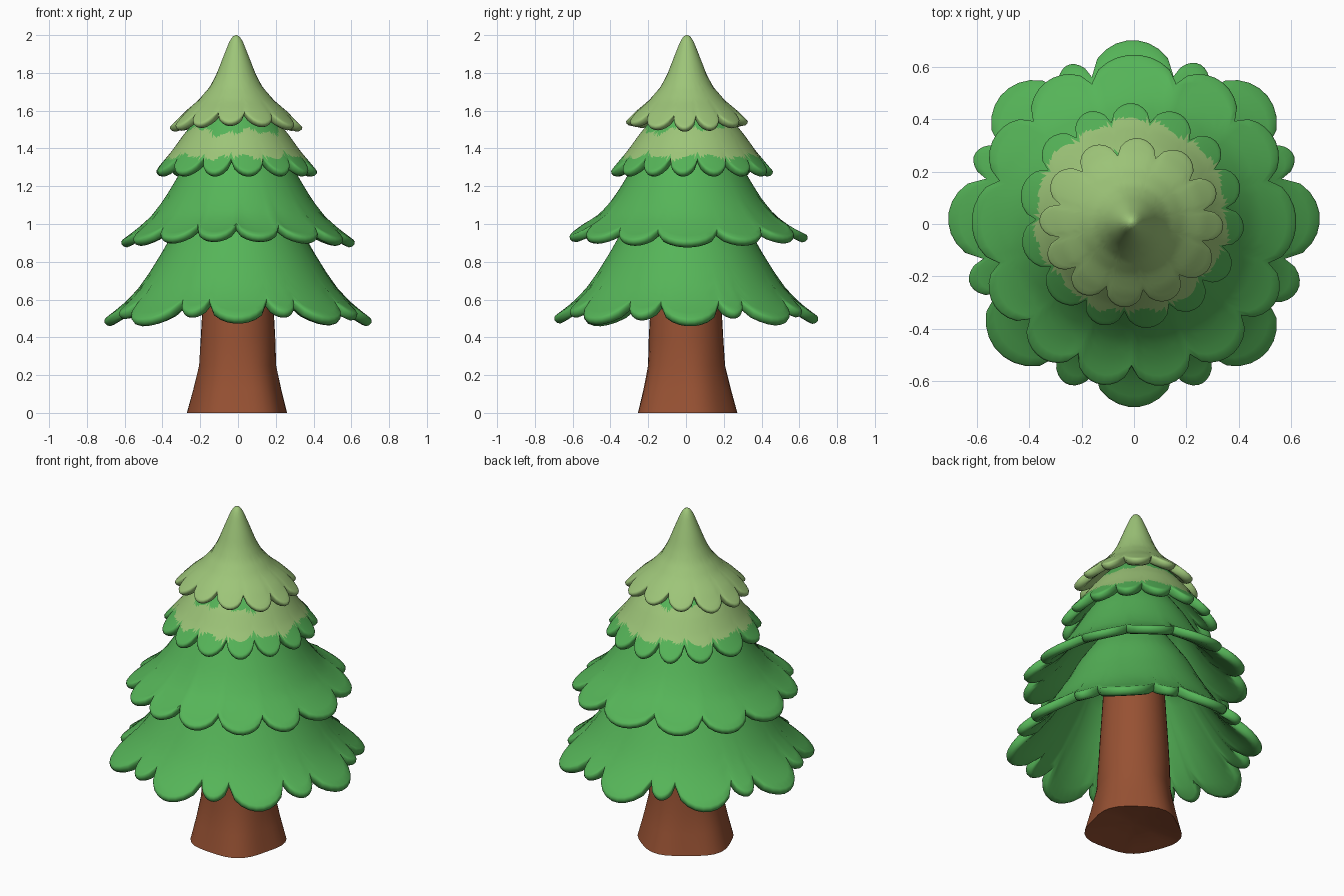
import bpy
import math
import random

random.seed(4)
if "Cube" in bpy.data.objects:
    bpy.data.objects.remove(bpy.data.objects["Cube"], do_unlink=True)


def make_material(name, rgb):
    mat = bpy.data.materials.new(name)
    mat.use_nodes = True
    mat.diffuse_color = (*rgb, 1)
    mat.node_tree.nodes["Principled BSDF"].inputs["Base Color"].default_value = (*rgb, 1)
    return mat


green = make_material("leaf green", (0.092, 0.46, 0.098))
pale = make_material("pale leaf green", (0.34, 0.56, 0.19))
brown = make_material("bark brown", (0.31, 0.083, 0.033))


def height_at(profile, r):
    """Height of a (radius, height) profile at radius r, extended past its end."""
    for (r0, z0), (r1, z1) in zip(profile, profile[1:]):
        if r <= r1:
            break
    return z0 + (z1 - z0) * (r - r0) / (r1 - r0)


def mesh_from_rings(name, rings, materials):
    """Join equal rings of points into a smooth skin, capping both ends."""
    n = len(rings[0])
    verts = [p for ring in rings for p in ring]
    faces = []
    for k in range(len(rings) - 1):
        for i in range(n):
            j = (i + 1) % n
            faces.append((k * n + i, (k + 1) * n + i, (k + 1) * n + j, k * n + j))
    last = (len(rings) - 1) * n
    faces.append(tuple(range(n)))
    faces.append(tuple(reversed(range(last, last + n))))
    mesh = bpy.data.meshes.new(name)
    mesh.from_pydata(verts, [], faces)
    for mat in materials:
        mesh.materials.append(mat)
    obj = bpy.data.objects.new(name, mesh)
    bpy.context.collection.objects.link(obj)
    bpy.ops.object.select_all(action="DESELECT")
    obj.select_set(True)
    bpy.context.view_layer.objects.active = obj
    bpy.ops.object.mode_set(mode="EDIT")
    bpy.ops.mesh.select_all(action="SELECT")
    bpy.ops.mesh.normals_make_consistent(inside=False)
    bpy.ops.object.mode_set(mode="OBJECT")
    bpy.ops.object.shade_smooth_by_angle(angle=math.radians(60))
    return obj


def scallops(widths, start, valley, tip, gain=0.0, depth=1.0, samples=9):
    """Rim as (angle, radius, bulge): one rounded lobe per width; depth scales front and back reach."""
    rim, a = [], start
    for w in widths:
        reach = tip + gain * w
        for i in range(samples):
            u = i / samples
            bump = math.sin(math.pi * u) ** 0.6
            angle = math.radians(a + w * u)
            oval = 1 + (depth - 1) * math.sin(angle) ** 2
            rim.append((angle, (valley + (reach - valley) * bump) * oval, bump))
        a += w
    return rim


def uneven(count):
    """Slightly irregular lobe widths that fill the circle."""
    raw = [random.uniform(0.82, 1.18) for _ in range(count)]
    return [360 * w / sum(raw) for w in raw]


def leaf_tier(name, profile, rim, centre, thick, materials, lift=0.0, steps=18):
    """Hollow skirt of leaves with a rolled, scalloped lip; lift raises its front and back rim."""
    cx, cy = centre
    top = profile[0][0]

    def ring(t, dr=0.0, dz=0.0):
        pts = []
        for a, reach, bump in rim:
            r = top + (reach - top) * t
            rise = 0.01 * bump * t ** 5 + lift * math.sin(a) ** 2 * t ** 3
            z = height_at(profile, r) + dz + rise
            r = max(r + dr, 0.002)
            pts.append((cx + r * math.cos(a), cy + r * math.sin(a), z))
        return pts

    rings = [ring((k / steps) ** 1.3) for k in range(steps + 1)]
    # rolled lip, then the underside
    for dr, dz in ((0.006, -0.25), (0.004, -0.6), (-0.008, -0.9), (-0.025, -1), (-0.045, -0.8)):
        rings.append(ring(1, dr, dz * thick))
    for t in (0.85, 0.7, 0.5, 0.3, 0.1):
        rings.append(ring(t, -0.03, -thick))
    return mesh_from_rings(name, rings, materials)


# Trunk with a flared, slightly rooted foot and a dished base
def trunk_ring(r, z, root):
    pts = []
    for i in range(36):
        a = math.tau * i / 36
        s = r + root * (math.cos(5 * a - 1.6) - 0.6 * math.cos(3 * a))
        pts.append((s * math.cos(a), s * math.sin(a), z))
    return pts


mesh_from_rings("trunk", [
    trunk_ring(0.02, 0.04, 0), trunk_ring(0.12, 0.03, 0.01), trunk_ring(0.22, 0.008, 0.01),
    trunk_ring(0.262, 0.0, 0.01), trunk_ring(0.232, 0.12, 0.007),
    trunk_ring(0.204, 0.25, 0.003), trunk_ring(0.197, 0.4, 0),
    trunk_ring(0.188, 0.56, 0), trunk_ring(0.17, 0.85, 0),
], [brown])

# Lowest tier: wide lobes on axes and diagonals, narrow lobes between them
low_widths = [30, 13, 31, 14, 31, 13, 31, 13, 30, 14, 33, 15, 30, 15, 30, 17]
leaf_tier("lowest_leaf_tier",
          [(0.2, 1.18), (0.31, 1.02), (0.39, 0.87), (0.47, 0.74), (0.53, 0.655), (0.6, 0.58), (0.71, 0.485)],
          scallops(low_widths, -13, 0.585, 0.625, 0.0026, 0.985), (0, 0), 0.043, [green], 0.005)

# Second tier
mid_widths = [34, 28, 28, 34, 28, 28, 34, 26, 24, 22, 24, 26, 24]
leaf_tier("middle_leaf_tier",
          [(0.18, 1.46), (0.28, 1.32), (0.34, 1.215), (0.395, 1.125), (0.46, 1.04), (0.53, 0.975), (0.62, 0.9)],
          scallops(mid_widths, -17, 0.53, 0.603, 0.0003, 1.03), (0, 0.008), 0.04, [green], 0.042)

# Third tier with a pale painted band that starts lower at the front
upper = leaf_tier("upper_leaf_tier",
                  [(0.12, 1.65), (0.16, 1.61), (0.22, 1.545), (0.28, 1.47), (0.34, 1.385), (0.38, 1.335), (0.43, 1.27)],
                  scallops(uneven(14), 5, 0.358, 0.425), (-0.01, 0.03), 0.036, [green, pale], steps=40)
for face in upper.data.polygons:
    c = face.center
    a = math.atan2(c.y, c.x)
    low = 1.355 + 0.01 * math.sin(7 * a) + 0.007 * math.sin(17 * a + 1)
    high = 1.505 + 0.02 * math.sin(a) + 0.014 * math.sin(5 * a + 2) + 0.01 * math.sin(13 * a)
    if low < c.z < high and face.normal.z > 0:
        face.material_index = 1

# Pointed crown, a little shallower from front to back
leaf_tier("crown_leaf_tier",
          [(0.002, 2.0), (0.018, 1.993), (0.036, 1.965), (0.07, 1.88), (0.105, 1.79), (0.14, 1.725),
           (0.2, 1.655), (0.27, 1.593), (0.345, 1.51)],
          scallops(uneven(12), 10, 0.275, 0.345, depth=0.92), (-0.01, 0.005), 0.032, [pale], steps=24)
